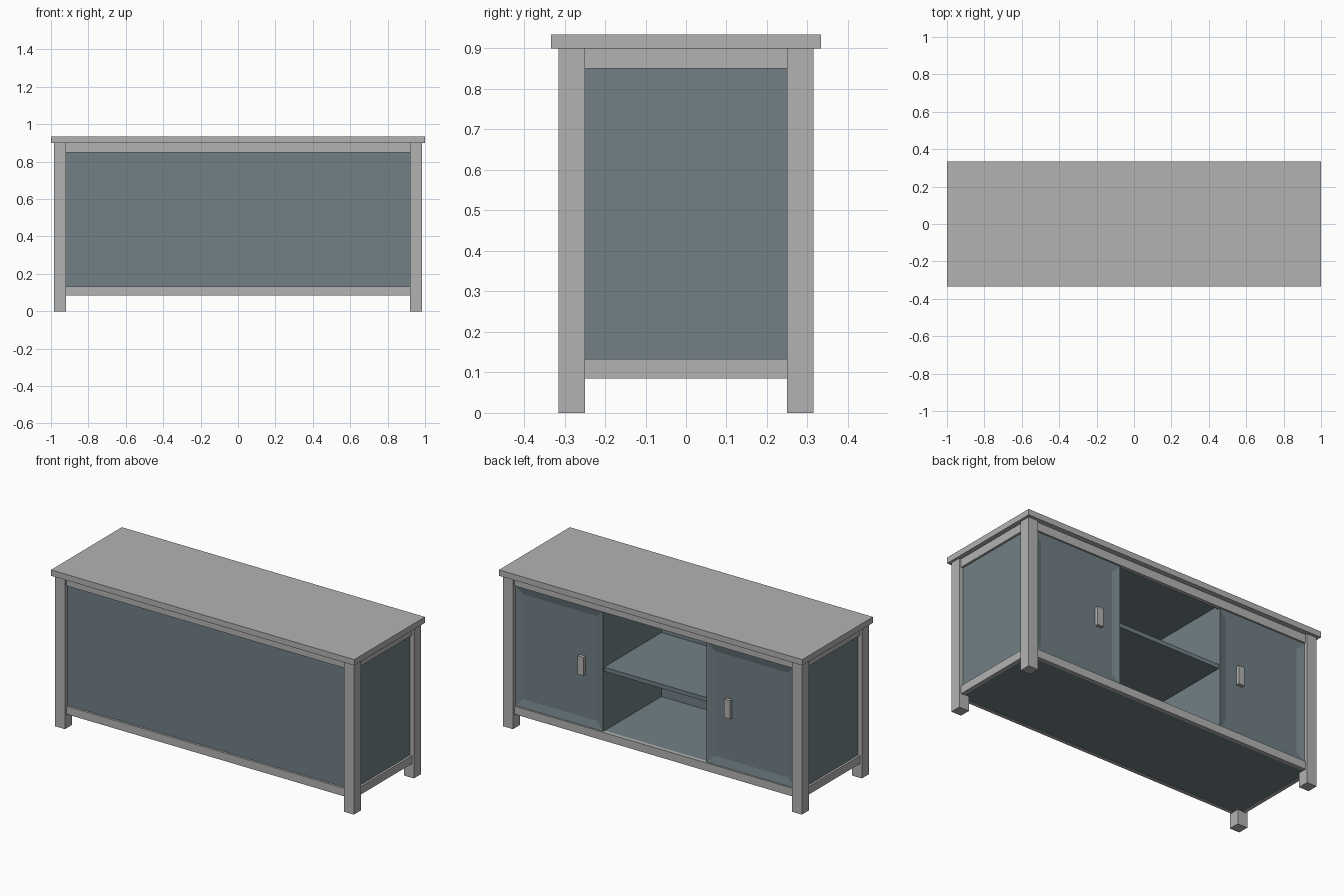
import bpy, bmesh

if "Cube" in bpy.data.objects:
    bpy.data.objects.remove(bpy.data.objects["Cube"])


def material(name, rgb):
    m = bpy.data.materials.new(name)
    m.diffuse_color = (*rgb, 1)
    m.use_nodes = True
    m.node_tree.nodes["Principled BSDF"].inputs["Base Color"].default_value = m.diffuse_color
    return m


GREY = material("light grey", (0.45, 0.45, 0.45))
TEAL = material("slate teal", (0.165, 0.216, 0.235))


def box(name, mat, x, y, z, sunken=False):
    """Box from three (low, high) ranges; sunken adds a recessed panel on its +y face."""
    bm = bmesh.new()
    bmesh.ops.create_cube(bm, size=1)
    for v in bm.verts:
        v.co = [(lo + hi) / 2 + c * (hi - lo) for c, (lo, hi) in zip(v.co, (x, y, z))]
    bm.normal_update()
    if sunken:
        face = [f for f in bm.faces if f.normal.y > 0.9]
        bmesh.ops.inset_region(bm, faces=face, thickness=0.066, depth=-0.01)
    mesh = bpy.data.meshes.new(name)
    bm.to_mesh(mesh)
    bm.free()
    mesh.materials.append(mat)
    obj = bpy.data.objects.new(name, mesh)
    bpy.context.collection.objects.link(obj)
    return obj


def span(a, b, side):
    """Range a..b, mirrored when side is -1."""
    return tuple(sorted((a * side, b * side)))


# Table top
box("top_board", GREY, (-1, 1), (-0.333, 0.333), (0.90, 0.935))

# Four legs
for sx in (-1, 1):
    for sy in (-1, 1):
        box("leg", GREY, span(0.92, 0.985, sx), span(0.25, 0.315, sy), (0, 0.90))

# Rails between the legs, top and bottom
for z in ((0.085, 0.133), (0.85, 0.90)):
    for s in (-1, 1):
        box("long_rail", GREY, (-0.92, 0.92), span(0.28, 0.303, s), z)
        box("side_rail", GREY, span(0.95, 0.973, s), (-0.25, 0.25), z)

# Cabinet body
box("back_panel", TEAL, (-0.92, 0.92), (-0.29, -0.255), (0.10, 0.89))
box("floor_panel", TEAL, (-0.95, 0.95), (-0.28, 0.28), (0.087, 0.132))
for s in (-1, 1):
    box("side_panel", TEAL, span(0.935, 0.96, s), (-0.25, 0.25), (0.10, 0.89))
    box("divider", TEAL, span(0.341, 0.366, s), (-0.255, 0.27), (0.132, 0.87))
box("ceiling_panel", TEAL, (-0.95, 0.95), (-0.28, 0.28), (0.87, 0.899))

# Open middle shelf
box("shelf", TEAL, (-0.341, 0.341), (-0.255, 0.285), (0.488, 0.513))

# Doors with sunken fields and pull plates
for s in (-1, 1):
    box("door", TEAL, span(0.341, 0.92, s), (0.268, 0.293), (0.133, 0.85), sunken=True)
    box("door_handle", GREY, span(0.463, 0.503, s), (0.28, 0.303), (0.435, 0.545))
